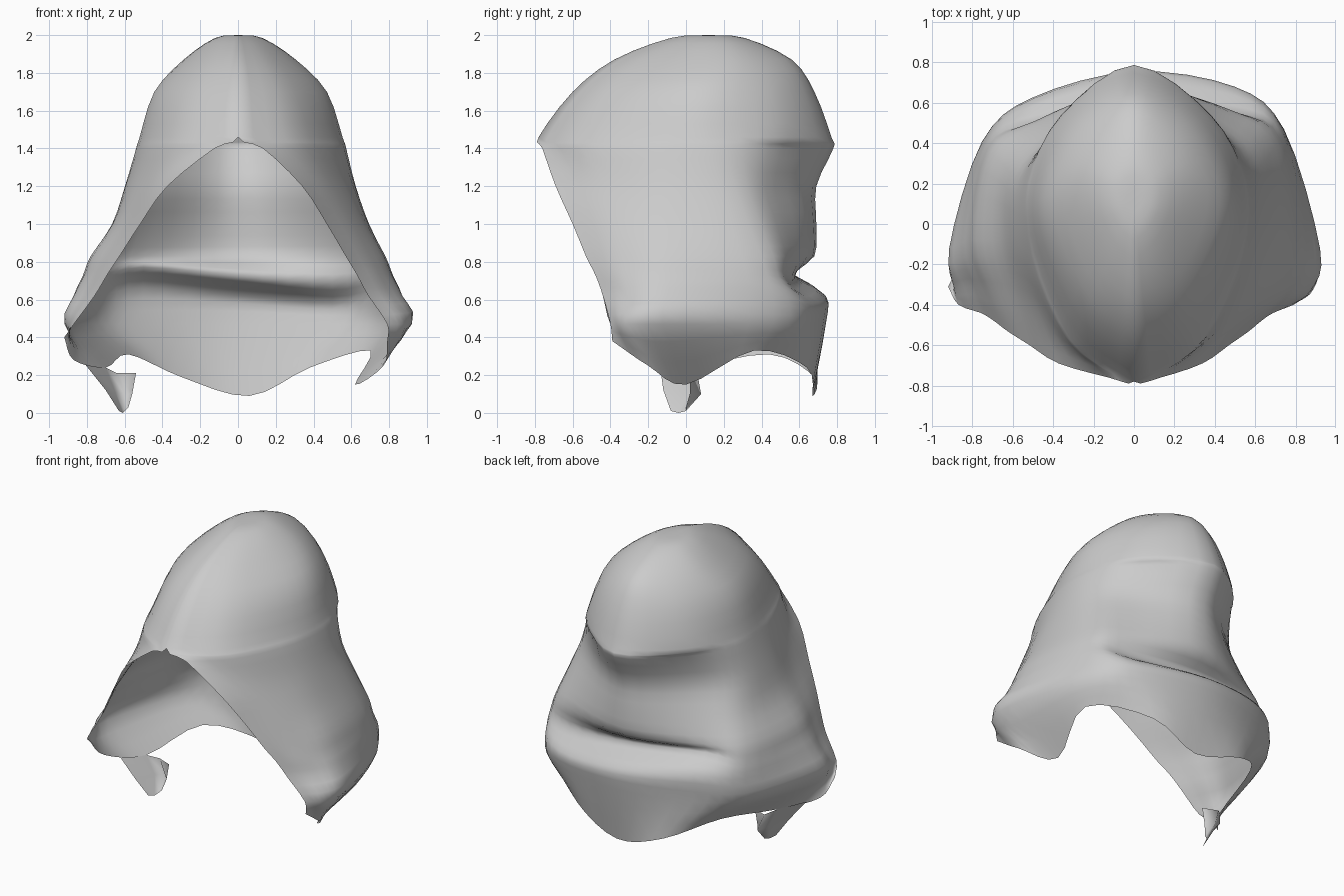
import bpy
import bmesh
from mathutils import Vector

if "Cube" in bpy.data.objects:
    bpy.data.objects.remove(bpy.data.objects["Cube"])

cloth = bpy.data.materials.new("grey_cloth")
cloth.diffuse_color = (0.6, 0.6, 0.6, 1)
cloth.use_nodes = True
cloth.node_tree.nodes["Principled BSDF"].inputs["Base Color"].default_value = cloth.diffuse_color

# Half sections of the hood: height, then (x, y) from front edge to back centre
SECTIONS = [
    (1.985, (0, -.08), (.07, -.02), (.12, .08), (.12, .2), (.07, .28), (0, .31)),
    (1.87, (0, -.38), (.16, -.24), (.28, .02), (.29, .25), (.17, .45), (0, .56)),
    (1.70, (0, -.60), (.25, -.42), (.43, -.08), (.45, .20), (.29, .51), (0, .68)),
    (1.46, (0, -.78), (.31, -.57), (.51, -.14), (.53, .20), (.37, .54), (0, .77)),
    (1.40, (.13, -.76), (.36, -.55), (.53, -.16), (.55, .21), (.38, .51), (0, .78)),
    (1.20, (.34, -.69), (.50, -.42), (.61, -.10), (.60, .26), (.42, .47), (0, .69)),
    (1.00, (.47, -.60), (.61, -.37), (.69, -.08), (.66, .33), (.46, .52), (0, .69)),
    (.83, (.57, -.53), (.70, -.34), (.78, -.08), (.71, .40), (.49, .56), (0, .68)),
    (.73, (.63, -.48), (.75, -.33), (.82, -.08), (.73, .43), (.50, .55), (0, .57)),
    (.62, (.69, -.44), (.81, -.31), (.87, -.10), (.74, .46), (.50, .67), (0, .74)),
    (.47, (.79, -.40), (.89, -.32), (.91, -.12), (.74, .46), (.48, .67), (0, .74)),
]

# Uneven bottom hem, from the right front corner round to the left
HEM = [(.79, -.39, .38), (.77, -.20, .25), (.62, 0, .15), (.70, .36, .33),
       (.38, .64, .24), (.06, .67, .09), (-.30, .68, .19), (-.58, .44, .31),
       (-.70, .0, .24), (-.87, -.22, .28), (-.92, -.31, .40)]


def spline(points, steps):
    """Smooth curve through the points."""
    p = [2 * points[0] - points[1]] + points + [2 * points[-1] - points[-2]]
    out = []
    for i in range(1, len(p) - 2):
        a, b, c, d = p[i - 1:i + 3]
        for s in range(steps):
            t = s / steps
            out.append(.5 * (2 * b + (c - a) * t + (2 * a - 5 * b + 4 * c - d) * t * t
                             + (3 * b - a - 3 * c + d) * t ** 3))
    return out + [points[-1]]


def full_section(z, *half):
    """Right half, plus a slightly uneven left half."""
    right = [Vector((x * (1.02 if z > 1.35 else 1), y, z)) for x, y in half]
    left = []
    for j, (x, y) in enumerate(half[:-1]):
        k = 1.10 if j == 0 and z < 1.3 else .96 if z > .9 else 1
        left.append(Vector((-x * k, y - (.05 if j > 2 and z < 1.3 else 0), z)))
    section = right + left[::-1]
    if .55 < z < .8:  # the fold across the back dips to the right
        for p in section[4:7]:
            p.z -= .08 * p.x
    return section


def mesh_object(name, grid, merge=.0005):
    """Skin a grid of points as a smooth sheet."""
    bm = bmesh.new()
    rows = [[bm.verts.new(p) for p in row] for row in grid]
    for r, s in zip(rows, rows[1:]):
        for j in range(len(r) - 1):
            bm.faces.new((r[j], r[j + 1], s[j + 1], s[j]))
    bmesh.ops.remove_doubles(bm, verts=bm.verts, dist=merge)
    bmesh.ops.recalc_face_normals(bm, faces=bm.faces)
    # outside faces point away from the middle of the hood
    mid = Vector((0, 0, .9))
    if sum((f.calc_center_median() - mid).dot(f.normal) for f in bm.faces) < 0:
        bmesh.ops.reverse_faces(bm, faces=bm.faces)
    for f in bm.faces:
        f.smooth = True
    mesh = bpy.data.meshes.new(name)
    bm.to_mesh(mesh)
    bm.free()
    mesh.materials.append(cloth)
    ob = bpy.data.objects.new(name, mesh)
    bpy.context.collection.objects.link(ob)
    return ob


# Hood sheet: crown point, sections and hem, smoothed in both directions
rows = [[Vector((0, .12, 2))] * 11]
rows += [full_section(*s) for s in SECTIONS]
rows.append([Vector(p) for p in HEM])
columns = [spline([r[j] for r in rows], 3) for j in range(11)]
closed = 4 * 3  # rows down to the top of the face opening
for i in range(closed + 1):
    columns[0][i].x = columns[10][i].x = 0
    columns[10][i] = columns[0][i].copy()
grid = [spline([c[i] for c in columns], 4) for i in range(len(columns[0]))]
mesh_object("hood", grid)

# Small folded flap hanging from the left hem
flap = [[Vector((-.82, -.14, .27)), Vector((-.70, .0, .24)), Vector((-.64, .06, .21)), Vector((-.54, .02, .21))],
        [Vector((-.70, -.12, .12)), Vector((-.65, .02, .11)), Vector((-.60, .08, .10)), Vector((-.56, .02, .10))],
        [Vector((-.63, -.08, .01)), Vector((-.61, -.04, .0)), Vector((-.60, .0, .01)), Vector((-.58, .0, .03))]]
mesh_object("hem_flap", flap)
